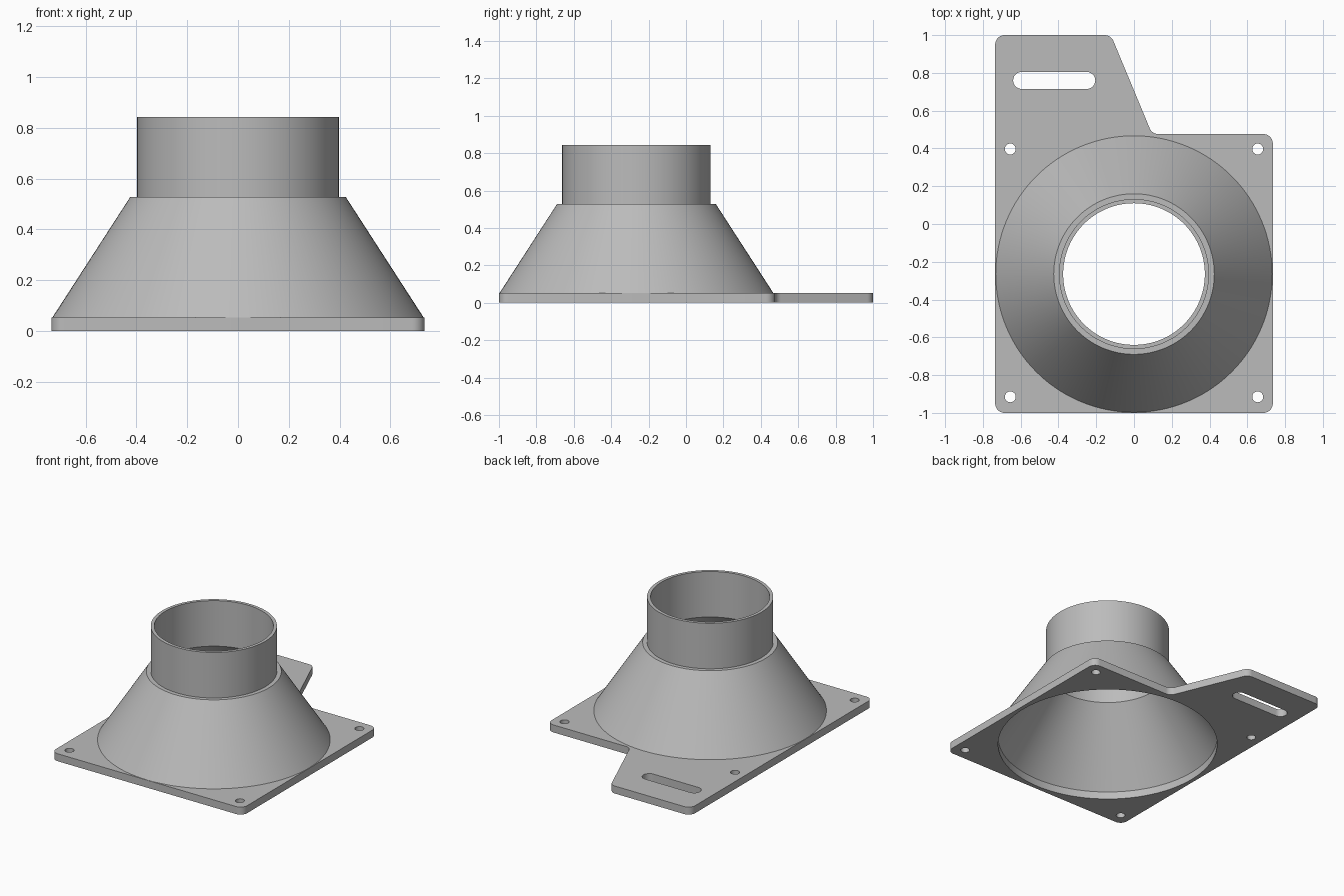
import bpy
import bmesh
from math import pi, cos, sin, tan, radians
from mathutils import Vector, Matrix

cube = bpy.data.objects.get("Cube")
if cube:
    bpy.data.objects.remove(cube, do_unlink=True)

PLATE_H = 0.052
CENTRE_Y = -0.265
BORE = 0.707

grey = bpy.data.materials.new("plain grey")
grey.use_nodes = True
GREY = (0.5, 0.5, 0.5, 1)
grey.diffuse_color = GREY
grey.node_tree.nodes["Principled BSDF"].inputs["Base Color"].default_value = GREY


def finish(bm, name):
    """Turn a bmesh into a grey object with smooth curves and sharp edges."""
    bmesh.ops.recalc_face_normals(bm, faces=bm.faces)
    mesh = bpy.data.meshes.new(name)
    bm.to_mesh(mesh)
    bm.free()
    mesh.materials.append(grey)
    obj = bpy.data.objects.new(name, mesh)
    bpy.context.collection.objects.link(obj)
    bpy.ops.object.select_all(action='DESELECT')
    obj.select_set(True)
    bpy.context.view_layer.objects.active = obj
    bpy.ops.object.shade_smooth_by_angle(angle=radians(25))
    return obj


def arc(x, y, r, start, sweep, steps):
    return [(x + r * cos(start + sweep * i / steps),
             y + r * sin(start + sweep * i / steps)) for i in range(steps + 1)]


def circle(x, y, r, steps):
    return arc(x, y, r, 0, 2 * pi, steps)[:-1]


def rounded(corners, r, steps=8):
    """Fillet every corner of a polygon, convex or concave."""
    out = []
    for i, c in enumerate(corners):
        p = Vector(c)
        a = (Vector(corners[i - 1]) - p).normalized()
        b = (Vector(corners[(i + 1) % len(corners)]) - p).normalized()
        half = a.angle(b) / 2
        mid = p + (a + b).normalized() * r / sin(half)
        start = p + a * r / tan(half) - mid
        end = p + b * r / tan(half) - mid
        turn = -start.angle_signed(end)
        out += [mid + Matrix.Rotation(turn * k / steps, 2) @ start
                for k in range(steps + 1)]
    return out


# Base plate with side tab, bore, screw holes and slot
outline = [(-0.735, -1), (0.735, -1), (0.735, 0.476), (0.096, 0.476),
           (-0.122, 1), (-0.735, 1)]
slot = (arc(-0.25, 0.76, 0.045, -pi / 2, pi, 12)
        + arc(-0.595, 0.76, 0.045, pi / 2, pi, 12))
loops = [rounded(outline, 0.05), circle(0, CENTRE_Y, BORE, 128), slot]
loops += [circle(x, y, 0.029, 24) for x in (-0.655, 0.655) for y in (-0.915, 0.397)]

bm = bmesh.new()
edges = []
for loop in loops:
    verts = [bm.verts.new((p[0], p[1], 0)) for p in loop]
    edges += [bm.edges.new((verts[i - 1], verts[i])) for i in range(len(verts))]
bmesh.ops.triangle_fill(bm, edges=edges, use_beauty=True, normal=(0, 0, 1))
top = bmesh.ops.extrude_face_region(bm, geom=bm.faces[:], use_keep_orig=True)
bmesh.ops.translate(bm, vec=(0, 0, PLATE_H),
                    verts=[g for g in top["geom"] if isinstance(g, bmesh.types.BMVert)])
finish(bm, "mounting_plate")

# Hollow cone and pipe collar, turned from one wall profile
profile = [(0.732, PLATE_H), (0.425, 0.527), (0.397, 0.527), (0.397, 0.843),
           (0.375, 0.843), (0.375, 0.527), (BORE, PLATE_H)]
bm = bmesh.new()
verts = [bm.verts.new((r, CENTRE_Y, z)) for r, z in profile]
edges = [bm.edges.new(pair) for pair in zip(verts, verts[1:])]
bmesh.ops.spin(bm, geom=verts + edges, cent=(0, CENTRE_Y, 0), axis=(0, 0, 1),
               angle=2 * pi, steps=128, use_merge=True)
bmesh.ops.remove_doubles(bm, verts=bm.verts, dist=0.0001)
finish(bm, "funnel_and_collar")
